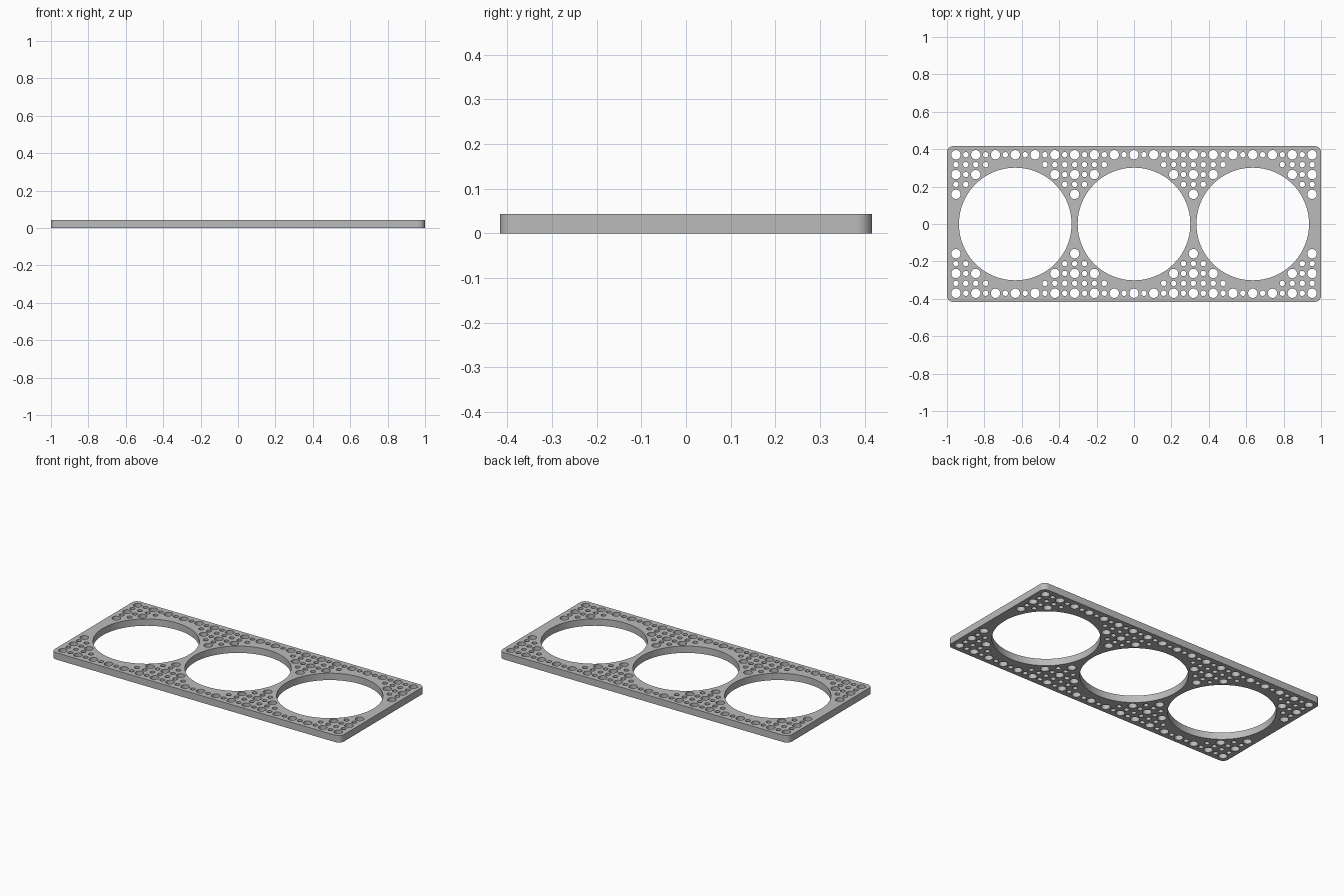
import bpy, bmesh
from math import cos, sin, pi, hypot

cube = bpy.data.objects.get("Cube")
if cube:
    bpy.data.objects.remove(cube, do_unlink=True)

HALF_X, HALF_Y, HEIGHT = 1.0, 0.417, 0.043
CORNER = 0.035
PITCH = 0.0529             # spacing of the perforation grid
OPENING_STEP = 12          # openings sit this many grid steps apart
OPENING_R, BIG_R, SMALL_R = 0.301, 0.025, 0.0145

grey = bpy.data.materials.new("plain grey")
grey.use_nodes = True
colour = (0.5, 0.5, 0.5, 1)
grey.diffuse_color = colour
grey.node_tree.nodes["Principled BSDF"].inputs["Base Color"].default_value = colour

outline = bpy.data.curves.new("plate_outline", "CURVE")
outline.dimensions = "2D"
outline.fill_mode = "BOTH"
outline.extrude = HEIGHT / 2


def arc(cx, cy, r, start, end, steps):
    return [(cx + r * cos(start + (end - start) * i / steps),
             cy + r * sin(start + (end - start) * i / steps)) for i in range(steps)]


def add_loop(points):
    spline = outline.splines.new("POLY")
    spline.points.add(len(points) - 1)
    for p, (x, y) in zip(spline.points, points):
        p.co = (x, y, 0, 1)
    spline.use_cyclic_u = True


def add_hole(x, y, r, sides):
    add_loop(arc(x, y, r, 0, 2 * pi, sides))


# Rounded rectangular edge
edge = []
for i, (sx, sy) in enumerate([(1, 1), (-1, 1), (-1, -1), (1, -1)]):
    cx, cy = sx * (HALF_X - CORNER), sy * (HALF_Y - CORNER)
    edge += arc(cx, cy, CORNER, i * pi / 2, (i + 1) * pi / 2, 10)
    a = (i + 1) * pi / 2
    edge.append((cx + CORNER * cos(a), cy + CORNER * sin(a)))
add_loop(edge)

# Three large round openings
centres = (-OPENING_STEP, 0, OPENING_STEP)
for c in centres:
    add_hole(c * PITCH, 0, OPENING_R, 96)

# Perforations wherever the grid clears the openings
for i in range(-18, 19):
    for j in range(-7, 8):
        if min(hypot(i - c, j) for c in centres) > 6.36:
            big = i % 2 == 0 and j % 2 == 1
            add_hole(i * PITCH, j * PITCH, BIG_R if big else SMALL_R, 28 if big else 20)

# Turn the filled outline into a welded mesh
helper = bpy.data.objects.new("plate_outline", outline)
bpy.context.collection.objects.link(helper)
depsgraph = bpy.context.evaluated_depsgraph_get()
mesh = bpy.data.meshes.new_from_object(helper.evaluated_get(depsgraph))
bpy.data.objects.remove(helper, do_unlink=True)

bm = bmesh.new()
bm.from_mesh(mesh)
bmesh.ops.remove_doubles(bm, verts=bm.verts, dist=0.0001)
bmesh.ops.translate(bm, verts=bm.verts, vec=(0, 0, HEIGHT / 2))
bmesh.ops.recalc_face_normals(bm, faces=bm.faces)
bm.to_mesh(mesh)
bm.free()

mesh.materials.clear()
mesh.materials.append(grey)
plate = bpy.data.objects.new("perforated_plate", mesh)
bpy.context.collection.objects.link(plate)
bpy.ops.object.select_all(action="DESELECT")
plate.select_set(True)
bpy.context.view_layer.objects.active = plate
bpy.ops.object.shade_smooth_by_angle(angle=pi / 6)
